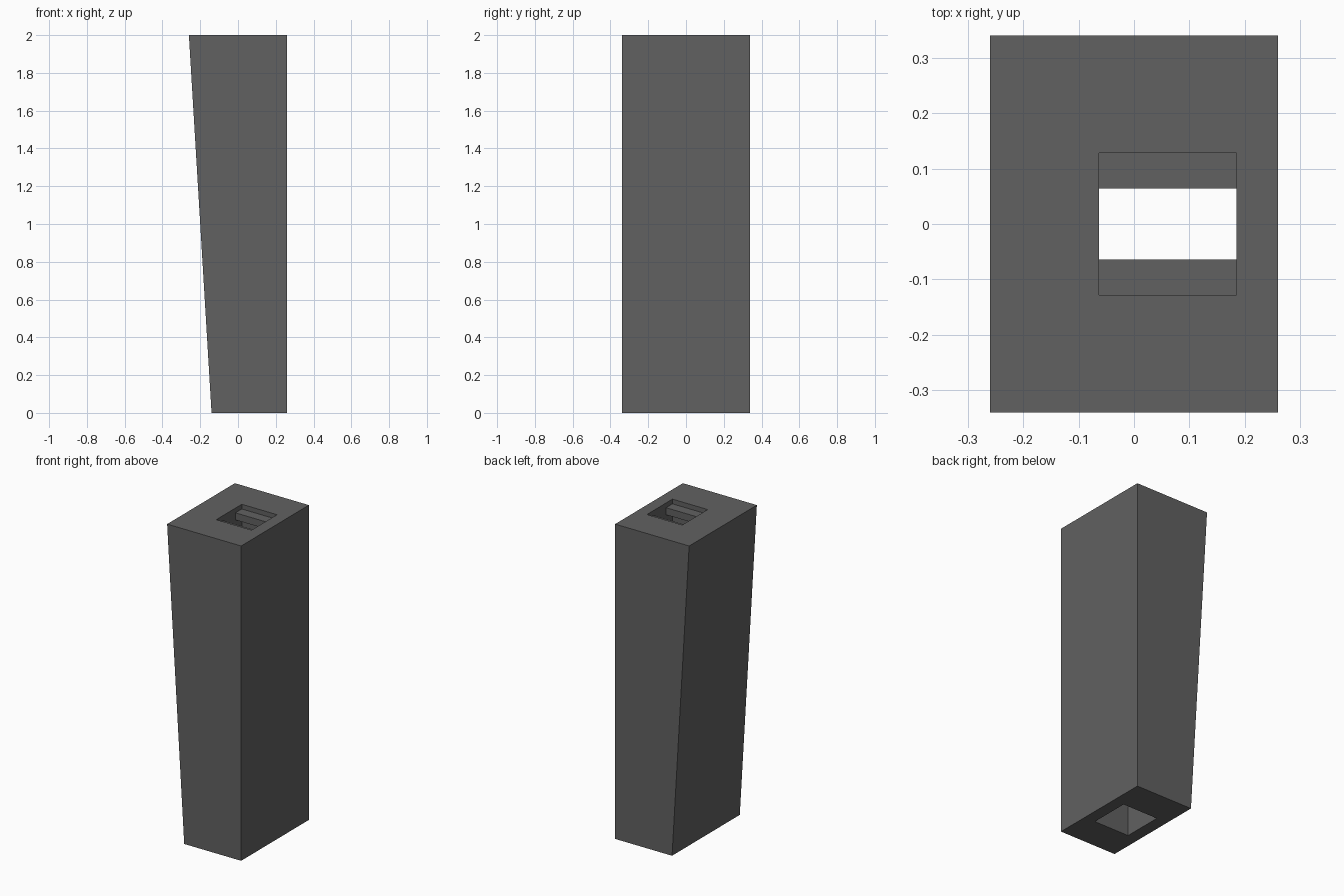
import bpy, bmesh

if "Cube" in bpy.data.objects:
    bpy.data.objects.remove(bpy.data.objects["Cube"])

grey = bpy.data.materials.new("dark grey")
grey.diffuse_color = (0.12, 0.12, 0.12, 1)
grey.use_nodes = True
grey.node_tree.nodes["Principled BSDF"].inputs["Base Color"].default_value = grey.diffuse_color


def prism(name, profile, y0, y1):
    """Extrude an XZ profile along y."""
    bm = bmesh.new()
    face = bm.faces.new([bm.verts.new((x, y0, z)) for x, z in profile])
    new = bmesh.ops.extrude_face_region(bm, geom=[face])["geom"]
    bmesh.ops.translate(bm, vec=(0, y1 - y0, 0),
                        verts=[v for v in new if isinstance(v, bmesh.types.BMVert)])
    bmesh.ops.recalc_face_normals(bm, faces=bm.faces)
    mesh = bpy.data.meshes.new(name)
    bm.to_mesh(mesh)
    bm.free()
    mesh.materials.append(grey)
    obj = bpy.data.objects.new(name, mesh)
    bpy.context.collection.objects.link(obj)
    return obj


def box(name, x0, x1, y0, y1, z0, z1):
    return prism(name, [(x0, z0), (x1, z0), (x1, z1), (x0, z1)], y0, y1)


HX0, HX1, HY = -0.063, 0.185, 0.128   # shaft opening
LIP_IN, LIP_TOP, LIP_BOTTOM = 0.064, 1.97, 1.925

# Block with one sloping side
block = prism("tapered_block", [(-0.14, 0), (0.26, 0), (0.26, 2), (-0.26, 2)], -0.34, 0.34)

# Rectangular shaft running right through
cutter = box("shaft_cutter", HX0, HX1, -HY, HY, -0.1, 2.1)
cut = block.modifiers.new("shaft", "BOOLEAN")
cut.operation = "DIFFERENCE"
cut.solver = "EXACT"
cut.object = cutter
bpy.context.view_layer.objects.active = block
block.select_set(True)
bpy.ops.object.modifier_apply(modifier=cut.name)
bpy.data.objects.remove(cutter)

# Pair of ledges just below the top opening
for side, name in ((-1, "front_ledge"), (1, "back_ledge")):
    y0, y1 = sorted((side * LIP_IN, side * HY))
    box(name, HX0, HX1, y0, y1, LIP_BOTTOM, LIP_TOP)
